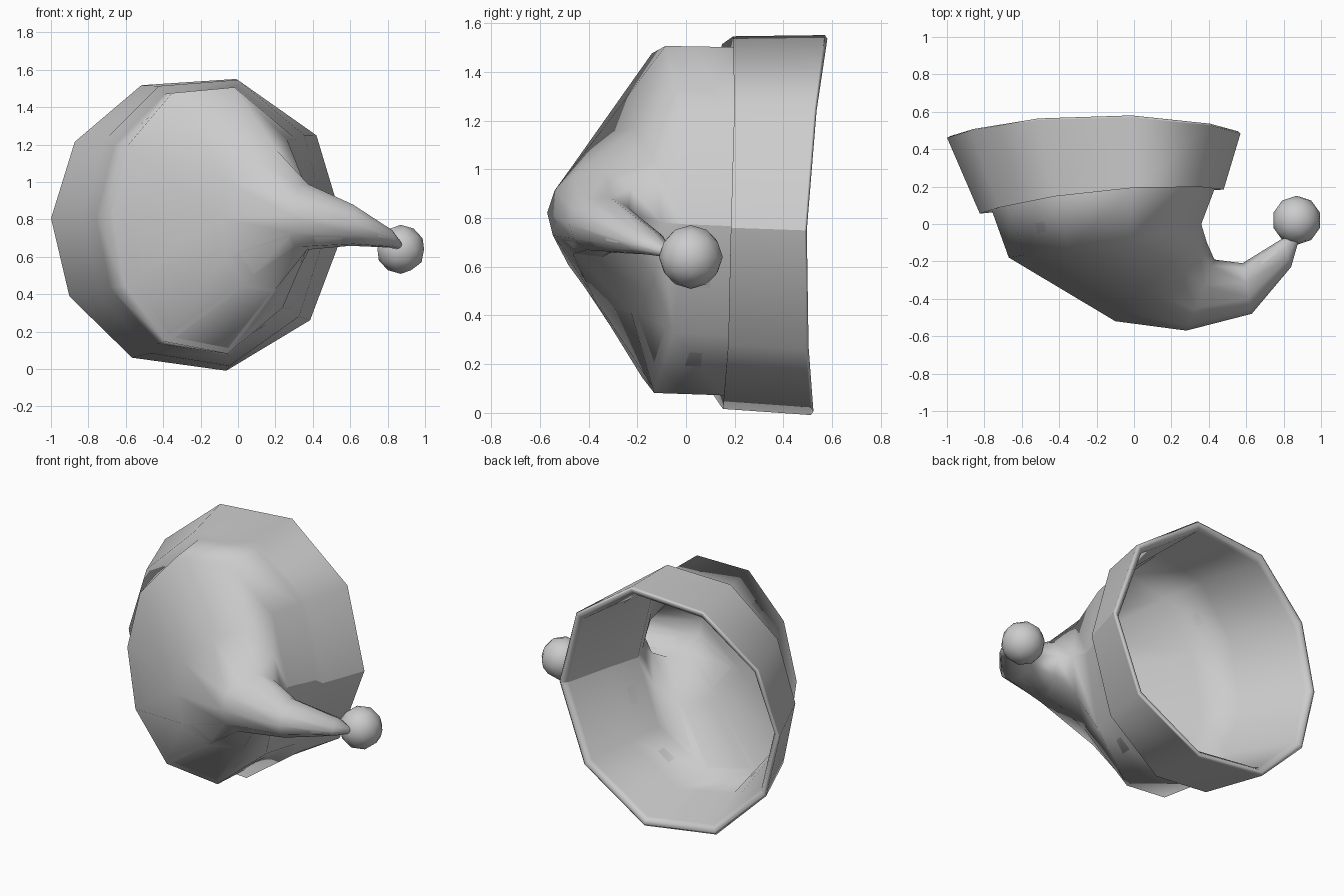
import bpy, bmesh
from math import cos, sin, tau, radians
from mathutils import Vector

if "Cube" in bpy.data.objects:
    bpy.data.objects.remove(bpy.data.objects["Cube"])

SIDES = 10


def ring(left, right, z0, z1, tilt=0.0, saddle=0.0):
    """Slightly uneven ten-sided hoop spanning left/right (x, y) points and a height range."""
    cx, cy = (left[0] + right[0]) / 2, (left[1] + right[1]) / 2
    dx, dy = (right[0] - left[0]) / 2, (right[1] - left[1]) / 2
    cz, rz = (z0 + z1) / 2, (z1 - z0) / 1.94
    pts = []
    for k in range(SIDES):
        a = tau * k / SIDES
        a += radians(6 * sin(a) - 1.5 * sin(2 * a) - 2)
        c, s = cos(a), sin(a)
        pts.append(Vector((cx + dx * c, cy + dy * c + tilt * s + saddle * s * s, cz + rz * s)))
    return pts


def shrink(pts, factor=0.98):
    """Copy of a hoop pulled towards its own centre."""
    mid = sum(pts, Vector()) / len(pts)
    return [mid + (p - mid) * factor for p in pts]


def loft(name, rings, seam):
    """Bridge successive hoops into a smooth skin, cap the end, keep one sharp seam."""
    bm = bmesh.new()
    loops = [[bm.verts.new(p) for p in r] for r in rings]
    for a, b in zip(loops, loops[1:]):
        for k in range(SIDES):
            n = (k + 1) % SIDES
            bm.faces.new((a[k], a[n], b[n], b[k]))
    bm.faces.new(loops[-1])
    bm.faces.new(loops[0])
    for f in bm.faces:
        f.smooth = True
    for a, b in list(zip(loops, loops[1:]))[seam[0]:seam[1]]:
        bm.edges.get((a[0], b[0])).smooth = False
    bmesh.ops.recalc_face_normals(bm, faces=bm.faces)
    me = bpy.data.meshes.new(name)
    bm.to_mesh(me)
    bm.free()
    ob = bpy.data.objects.new(name, me)
    bpy.context.collection.objects.link(ob)
    # Broad faces dominate the shading, narrow rim and step faces blend in
    mod = ob.modifiers.new("broad_face_shading", 'WEIGHTED_NORMAL')
    mod.keep_sharp = True
    mod.weight = 80
    return ob


# Cone bending to the right and back, from the band to the tip
cone = [
    ring((-0.76, 0.07), (0.43, 0.185), 0.08, 1.505, 0.02, 0.04),
    ring((-0.67, -0.18), (0.36, 0.0), 0.09, 1.51, 0.02, -0.04),
    ring((-0.10, -0.52), (0.39, -0.10), 0.42, 1.17, 0.0, 0.045),
    ring((0.28, -0.57), (0.43, -0.19), 0.64, 0.99),
    ring((0.63, -0.48), (0.58, -0.21), 0.66, 0.885),
    ring((0.84, -0.23), (0.79, -0.08), 0.65, 0.745),
    ring((0.88, -0.09), (0.84, -0.07), 0.64, 0.68),
]

# Rounded rim and brim band
brim = [
    ring((-0.945, 0.44), (0.515, 0.47), 0.055, 1.50, 0.03, 0.07),
    ring((-0.965, 0.462), (0.535, 0.49), 0.035, 1.52, 0.03, 0.07),
    ring((-0.985, 0.468), (0.555, 0.497), 0.015, 1.54, 0.03, 0.07),
    ring((-1.0, 0.46), (0.57, 0.485), 0.0, 1.555, 0.03, 0.07),
    ring((-0.825, 0.055), (0.48, 0.185), 0.025, 1.55, 0.02, 0.04),
]

# Hat: thin lining inside, around the rim and out to the tip
lining = [shrink(r) for r in reversed(cone)]
start = len(lining) - 3
loft("hat", lining + brim + cone, (start, start + 10))

# Pompom on the tip
bpy.ops.mesh.primitive_ico_sphere_add(subdivisions=2, radius=0.131,
                                      location=(0.87, 0.02, 0.64))
pompom = bpy.context.object
pompom.name = "pompom"
bpy.ops.object.shade_smooth_by_angle(angle=radians(60))
